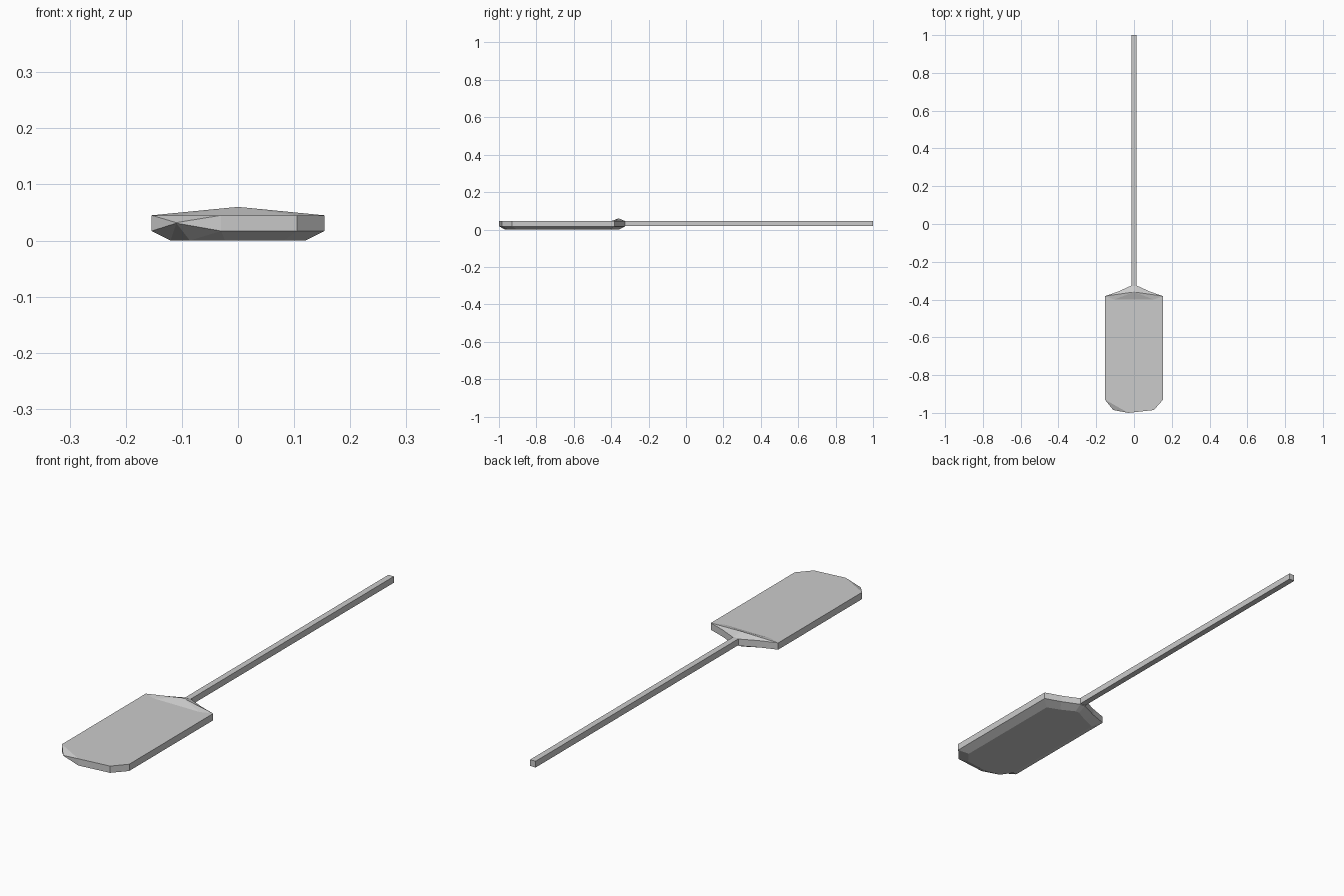
import bpy
import bmesh

cube = bpy.data.objects.get("Cube")
if cube:
    bpy.data.objects.remove(cube, do_unlink=True)

# One plain grey for the whole tool
grey = bpy.data.materials.new("light_grey")
grey.use_nodes = True
grey.diffuse_color = (0.6, 0.6, 0.6, 1)
grey.node_tree.nodes["Principled BSDF"].inputs["Base Color"].default_value = (0.6, 0.6, 0.6, 1)


def finish(bm, name):
    bmesh.ops.remove_doubles(bm, verts=bm.verts, dist=0.0005)
    bmesh.ops.recalc_face_normals(bm, faces=bm.faces)
    mesh = bpy.data.meshes.new(name)
    bm.to_mesh(mesh)
    bm.free()
    mesh.materials.append(grey)
    obj = bpy.data.objects.new(name, mesh)
    bpy.context.collection.objects.link(obj)
    return obj


TOP, RIM = 0.045, 0.017
MID_Y = -0.665

# Blade outline, from the neck round the left side, the tip and back;
# the worn right tip corner pinches to a single height
outline = [(0.012, -0.325), (0.085, -0.358), (0.154, -0.382), (0.154, -0.93),
           (0.105, -0.985), (-0.03, -1.0), (-0.11, -0.985), (-0.154, -0.93),
           (-0.154, -0.382), (-0.085, -0.358), (-0.012, -0.325)]
worn = 6

bm = bmesh.new()
top, rim, base = [], [], []
for i, (x, y) in enumerate(outline):
    high, low = (0.032, 0.031) if i == worn else (TOP, RIM)
    top.append(bm.verts.new((x, y, high)))
    rim.append(bm.verts.new((x, y, low)))
    base.append(bm.verts.new((x * 0.78, MID_Y + (y - MID_Y) * 0.9, 0)))

# Side wall and sloping underside
for upper, lower in ((top, rim), (rim, base)):
    for i in range(len(outline)):
        j = (i + 1) % len(outline)
        a, b, c, d = upper[i], upper[j], lower[j], lower[i]
        if worn in (i, j):
            bm.faces.new((a, b, c))
            bm.faces.new((a, c, d))
        else:
            bm.faces.new((a, b, c, d))
bm.faces.new(base)

# Raised shoulder where the blade meets the handle
peak = bm.verts.new((0, -0.36, 0.06))
foot_l = bm.verts.new((0.105, -0.4, TOP))
foot_r = bm.verts.new((-0.105, -0.4, TOP))
bm.faces.new((peak, foot_r, foot_l))
bm.faces.new((peak, top[0], top[-1]))
for foot, side in ((foot_l, top[:3]), (foot_r, top[:-4:-1])):
    bm.faces.new((peak, side[0], side[1]))
    bm.faces.new((peak, side[1], side[2]))
    bm.faces.new((peak, side[2], foot))

# Flat top and the worn corner facet
bm.faces.new((foot_l, top[2], top[3], top[4], top[5], top[7], top[8], foot_r))
bm.faces.new((top[5], top[6], top[7]))
finish(bm, "blade")

# Square handle
bm = bmesh.new()
bmesh.ops.create_cube(bm, size=1)
for v in bm.verts:
    v.co.x *= 0.025
    v.co.y = 1.0 if v.co.y > 0 else -0.345
    v.co.z = 0.046 if v.co.z > 0 else 0.02
finish(bm, "handle")
